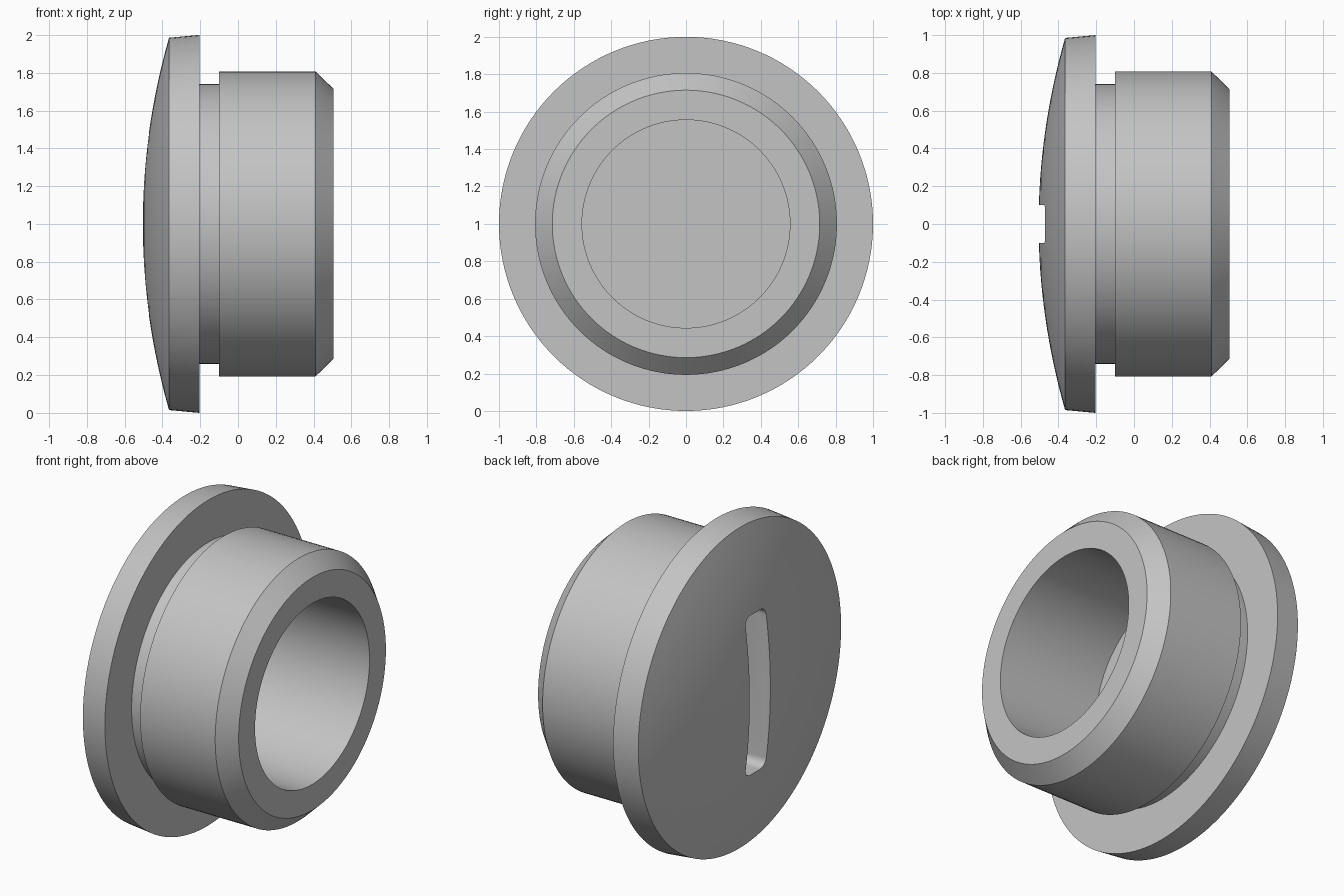
import bpy, bmesh, math
from mathutils import Matrix, Vector

if "Cube" in bpy.data.objects:
    bpy.data.objects.remove(bpy.data.objects["Cube"])

# Single grey material
grey = bpy.data.materials.new("plain grey")
grey.use_nodes = True
colour = (0.55, 0.55, 0.55, 1)
grey.diffuse_color = colour
grey.node_tree.nodes["Principled BSDF"].inputs["Base Color"].default_value = colour

SEGMENTS = 128
CENTRE = Vector((0, 0, 1))


def finish(bm, name):
    bmesh.ops.recalc_face_normals(bm, faces=bm.faces)
    mesh = bpy.data.meshes.new(name)
    bm.to_mesh(mesh)
    bm.free()
    mesh.materials.append(grey)
    obj = bpy.data.objects.new(name, mesh)
    bpy.context.collection.objects.link(obj)
    return obj


def lathe(name, profile):
    """Revolve (x, radius) points around the x axis."""
    bm = bmesh.new()
    verts = [bm.verts.new((x, 0, r)) for x, r in profile]
    edges = [bm.edges.new(pair) for pair in zip(verts, verts[1:])]
    bmesh.ops.spin(bm, geom=verts + edges, cent=(0, 0, 0), axis=(1, 0, 0),
                   angle=math.tau, steps=SEGMENTS, use_merge=True)
    bmesh.ops.remove_doubles(bm, verts=bm.verts, dist=1e-5)
    bmesh.ops.translate(bm, verts=bm.verts, vec=CENTRE)
    return finish(bm, name)


# Shallow domed cap, flange, neck groove, chamfered barrel and blind bore
RIM, APEX, EDGE = 0.985, -0.505, -0.365
DOME_STEPS = 16
dome = [(APEX + (EDGE - APEX) * (i / DOME_STEPS) ** 2, RIM * i / DOME_STEPS)
        for i in range(DOME_STEPS + 1)]
shell = [(-0.205, 1.0), (-0.205, 0.74), (-0.1, 0.74), (-0.1, 0.807),
         (0.41, 0.807), (0.505, 0.715), (0.505, 0.556), (-0.19, 0.556), (-0.19, 0)]
plug = lathe("domed_plug", dome + shell)

# Rounded slot cutter for the coin slot in the dome
HALF_W, HALF_L, CORNER, FLOOR = 0.1, 0.49, 0.05, -0.3
bm = bmesh.new()
outline = []
for quarter, (sy, sz) in enumerate([(1, 1), (-1, 1), (-1, -1), (1, -1)]):
    for i in range(9):
        a = (quarter + i / 8) * math.pi / 2
        outline.append(bm.verts.new((FLOOR,
                                     sy * (HALF_W - CORNER) + CORNER * math.cos(a),
                                     sz * (HALF_L - CORNER) + CORNER * math.sin(a))))
face = bm.faces.new(outline)
grown = bmesh.ops.extrude_face_region(bm, geom=[face])["geom"]
bmesh.ops.translate(bm, vec=(-0.4, 0, 0),
                    verts=[g for g in grown if isinstance(g, bmesh.types.BMVert)])
bmesh.ops.translate(bm, verts=bm.verts, vec=CENTRE)
cutter = finish(bm, "slot_cutter")

# Cut the slot, then bake the result and drop the cutter
cut = plug.modifiers.new("slot", "BOOLEAN")
cut.operation = "DIFFERENCE"
cut.solver = "EXACT"
cut.object = cutter
bpy.ops.object.select_all(action="DESELECT")
plug.select_set(True)
bpy.context.view_layer.objects.active = plug
bpy.ops.object.modifier_apply(modifier=cut.name)
bpy.data.objects.remove(cutter)
bpy.ops.object.shade_smooth_by_angle(angle=math.radians(30))
